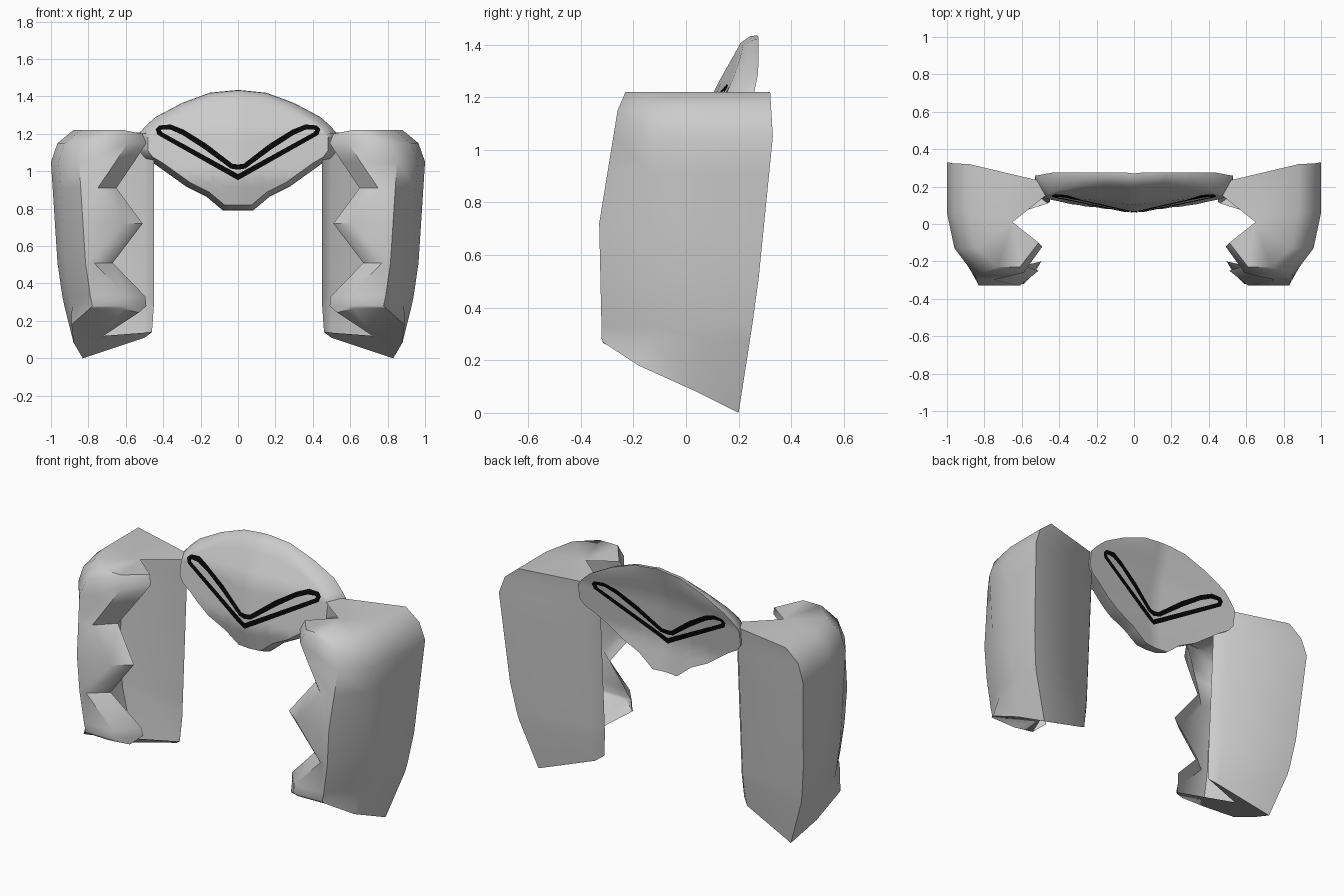
import bpy, bmesh
from mathutils import Vector

if "Cube" in bpy.data.objects:
    bpy.data.objects.remove(bpy.data.objects["Cube"])


def lerp(table, v):
    """Piecewise linear lookup in ascending (key, value) pairs."""
    if v <= table[0][0]:
        return table[0][1]
    for (a, p), (b, q) in zip(table, table[1:]):
        if v <= b:
            return p + (q - p) * (v - a) / (b - a)
    return table[-1][1]


def make(name, verts, faces, mirror=False, angle=0.9):
    me = bpy.data.meshes.new(name)
    me.from_pydata([tuple(v) for v in verts], [], faces)
    bm = bmesh.new()
    bm.from_mesh(me)
    bmesh.ops.recalc_face_normals(bm, faces=bm.faces)
    bm.to_mesh(me)
    bm.free()
    ob = bpy.data.objects.new(name, me)
    bpy.context.collection.objects.link(ob)
    if mirror:
        ob.modifiers.new("mirror", 'MIRROR')
    bpy.ops.object.select_all(action='DESELECT')
    ob.select_set(True)
    bpy.context.view_layer.objects.active = ob
    bpy.ops.object.shade_smooth_by_angle(angle=angle)
    return ob


def grid_faces(rows, cols, start=0):
    return [tuple(start + i for i in (r * cols + c, r * cols + c + 1,
                                      (r + 1) * cols + c + 1, (r + 1) * cols + c))
            for r in range(rows - 1) for c in range(cols - 1)]


# Side guards: C-shaped shells with a notched front edge
outer_x = [(0, .83), (.05, .88), (.43, .96), (1.05, 1), (1.15, .965), (1.22, .88)]
front_y = [(.27, -.32), (.72, -.33), (1.15, -.26), (1.22, -.23)]
back_y = [(0, .2), (.45, .27), (1.05, .33), (1.22, .32)]
inner_y = [(.12, .11), (1.2, .17)]
# height, notch x, notch y of the front edge
edge = [(1.22, .51, -.10), (1.15, .49, -.12), (1.05, .555, -.15), (.91, .65, -.20),
        (.72, .51, -.25), (.51, .67, -.24), (.33, .495, -.20), (.28, .49, -.19)]
verts = []
for z, zx, zy in edge:
    X, F, B, I = (lerp(t, z) for t in (outer_x, front_y, back_y, inner_y))
    verts += [(zx, zy, min(z, 1.2)), (zx + .1, F, z), (X - .15, F, z), (X - .04, -.13, z),
              (X, .06, z), (X, B, z), (.5, I + .06, min(z, 1.205)), (.45, I, min(z, 1.2))]
verts += [(.53, -.26, .245), (.62, -.315, .265), (.79, -.315, .268), (.89, -.18, .18),
          (.88, .03, .085), (.83, .2, 0), (.5, .14, .11), (.46, .11, .14)]
rows, cols = len(edge) + 1, 8
faces = grid_faces(rows, cols)
# top and bottom caps share a V-shaped cut on the inner side
n = len(verts)
verts += [(.65, .01, 1.21), (.72, .03, .12)]
faces += [(n, i, i + 1) for i in range(cols - 1)]
b = (rows - 1) * cols
faces += [(n + 1, b + i, b + i + 1) for i in range(cols - 1)]
make("side_guard", verts, faces, mirror=True)

# Centre plate: a thick bowed shield, front face smaller than the back face
top_z = [(0, 1.435), (.15, 1.42), (.3, 1.365), (.45, 1.285), (.51, 1.225), (.53, 1.2)]
low_z = [(0, .79), (.08, .79), (.17, .865), (.28, .92), (.44, 1.035), (.5, 1.07), (.53, 1.11)]
front_bow = [(.8, .105), (.97, .063), (1.22, .103), (1.41, .21)]
back_bow = [(.79, .19), (.97, .163), (1.22, .2), (1.43, .27)]


def front_face(x, z):
    return lerp(front_bow, z) + .115 * abs(x)


def back_face(x, z):
    return min(.275, lerp(back_bow, z) + .115 * abs(x))


def middle(x, z):
    return back_face(x, z) - .025


half = [0, .04, .08, .15, .17, .23, .28, .3, .37, .44, .48, .5, .53]
xs = [-x for x in half[:0:-1]] + half
R, C = 13, len(xs)


def sheet(scale, surface):
    out = []
    for r in range(R):
        for x in xs:
            hi, lo = lerp(top_z, abs(x)), lerp(low_z, abs(x))
            z = 1.13 + (hi + (lo - hi) * r / (R - 1) - 1.13) * scale
            out.append((x * scale, surface(x * scale, z), z))
    return out


rim = (list(range(C)) + [r * C + C - 1 for r in range(1, R)]
       + [(R - 1) * C + c for c in range(C - 2, -1, -1)] + [r * C for r in range(R - 2, 0, -1)])
verts = sheet(.91, front_face) + sheet(1, back_face)
faces = grid_faces(R, C) + grid_faces(R, C, R * C)
mid = [v for i, v in enumerate(sheet(.99, middle)) if i in rim]
order = sorted(rim)
level = [rim, [2 * R * C + order.index(i) for i in rim], [R * C + i for i in rim]]
verts += mid
for lower, upper in zip(level, level[1:]):
    for i in range(len(rim)):
        j = (i + 1) % len(rim)
        faces.append((lower[i], lower[j], upper[j], upper[i]))
make("centre_plate", verts, faces)

# Black chevron outlines on the front and back faces
outer = [(0, .952), (.43, 1.195), (.44, 1.225), (.42, 1.245), (.36, 1.25), (.29, 1.222),
         (.17, 1.148), (.03, 1.04), (0, 1.036)]
inner = [(0, .985), (.405, 1.208), (.412, 1.219), (.405, 1.224), (.36, 1.222), (.295, 1.193),
         (.18, 1.118), (.04, 1.015), (0, 1.008)]
mat = bpy.data.materials.new("black")
mat.diffuse_color = (.002, .002, .002, 1)
mat.use_nodes = True
mat.node_tree.nodes["Principled BSDF"].inputs["Base Color"].default_value = mat.diffuse_color
steps = 8
for name, surface, lift in (("front", front_face, -.006), ("back", back_face, .006)):
    verts = []
    for i in range(len(outer) - 1):
        for k in range(steps + (i == len(outer) - 2)):
            for line in (outer, inner):
                x, z = Vector(line[i]).lerp(Vector(line[i + 1]), k / steps)
                verts.append((x, surface(x, z) + lift, z))
    band = make(name + "_chevron_trim", verts, grid_faces(len(verts) // 2, 2), mirror=True)
    band.data.materials.append(mat)
